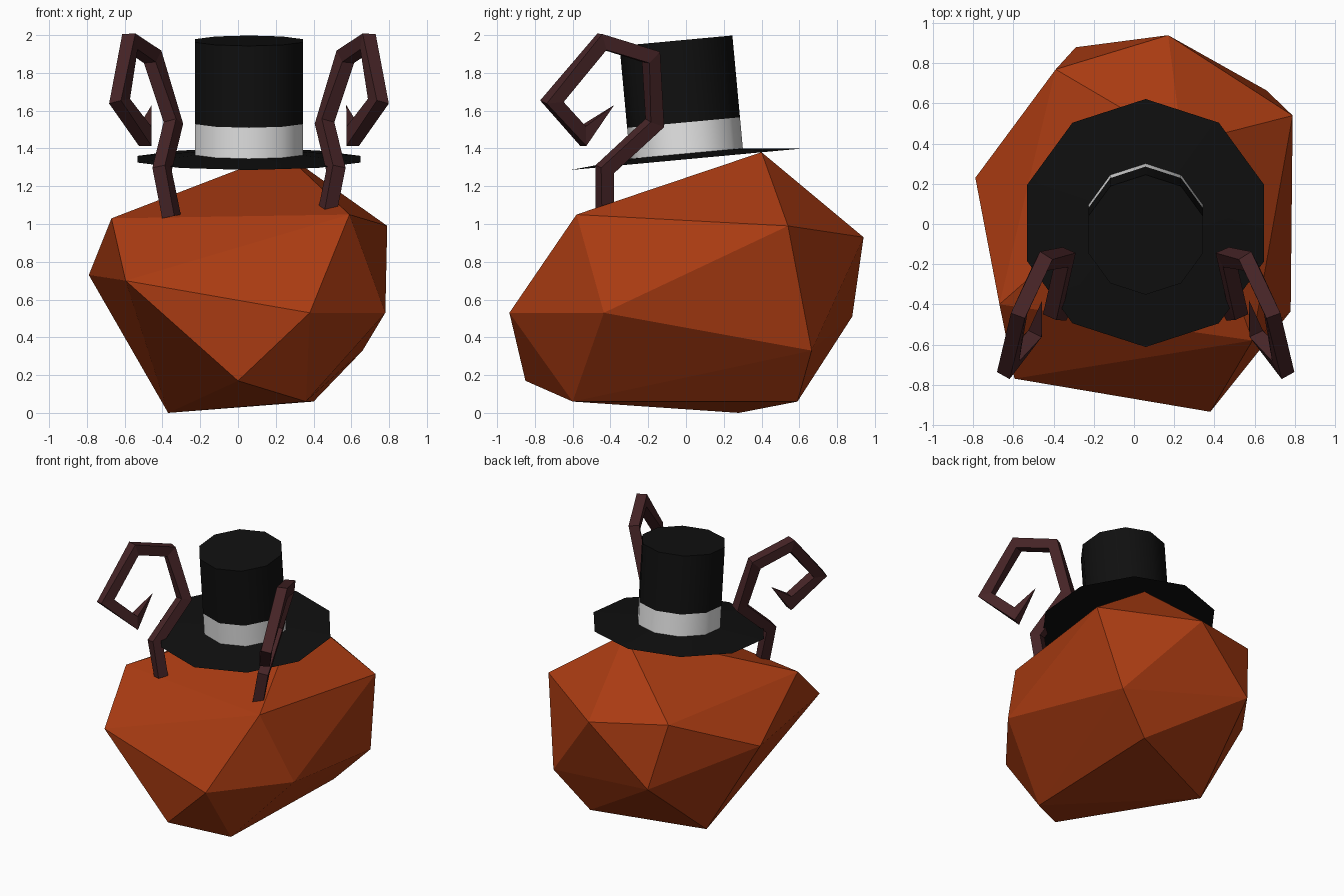
import bpy
import bmesh
from math import radians, sin, cos, pi
from mathutils import Vector, Matrix

cube = bpy.data.objects.get("Cube")
if cube:
    bpy.data.objects.remove(cube, do_unlink=True)

HAT_X = 0.058  # the hat and horns share this centre line


def material(name, rgb):
    mat = bpy.data.materials.new(name)
    mat.use_nodes = True
    mat.diffuse_color = (*rgb, 1)
    bsdf = mat.node_tree.nodes["Principled BSDF"]
    bsdf.inputs["Base Color"].default_value = (*rgb, 1)
    bsdf.inputs["Roughness"].default_value = 0.9
    return mat


def finish(name, bm, *mats):
    bmesh.ops.recalc_face_normals(bm, faces=bm.faces)
    mesh = bpy.data.meshes.new(name)
    bm.to_mesh(mesh)
    bm.free()
    for mat in mats:
        mesh.materials.append(mat)
    obj = bpy.data.objects.new(name, mesh)
    bpy.context.collection.objects.link(obj)
    return obj


def bridge(bm, low, high):
    n = len(low)
    return [bm.faces.new((low[i], low[(i + 1) % n], high[(i + 1) % n], high[i]))
            for i in range(n)]


orange = material("burnt orange", (0.40, 0.044, 0.006))
black = material("hat black", (0.005, 0.005, 0.005))
white = material("band white", (0.8, 0.8, 0.8))
brown = material("horn brown", (0.062, 0.018, 0.02))

# Faceted boulder body: hull of its corner points
corners = [
    (-0.37, 0.28, 0.0), (0.36, -0.60, 0.06), (0.40, 0.59, 0.06),
    (0.0, -0.85, 0.17), (0.66, 0.665, 0.33), (-0.29, 0.88, 0.51),
    (0.38, -0.935, 0.53), (0.78, -0.435, 0.53), (-0.595, -0.77, 0.70),
    (-0.79, 0.23, 0.73), (0.17, 0.94, 0.93), (0.79, 0.54, 0.99),
    (-0.39, 0.77, 0.99), (-0.67, -0.40, 1.03), (0.59, -0.58, 1.05),
    (0.24, 0.40, 1.38),
]
bm = bmesh.new()
for co in corners:
    bm.verts.new(co)
bmesh.ops.convex_hull(bm, input=bm.verts)
finish("body", bm, orange)

# Top hat: ten-sided rings of (radius, height), then tilted forward
profile = [(0.62, 0.0), (0.30, 0.03), (0.30, 0.195), (0.30, 0.63)]
sides = 10
bm = bmesh.new()
rings = []
for r, h in profile:
    rings.append([bm.verts.new((r * sin(2 * pi * i / sides),
                                r * cos(2 * pi * i / sides), h))
                  for i in range(sides)])
for k in range(len(rings) - 1):
    for face in bridge(bm, rings[k], rings[k + 1]):
        face.material_index = 1 if k == 1 else 0
bm.faces.new(rings[0])
bm.faces.new(rings[-1])
hat = finish("top_hat", bm, black, white)
hat.location = (HAT_X, 0.005, 1.343)
hat.rotation_euler = (radians(5.3), 0, 0)
bpy.ops.object.select_all(action="DESELECT")
hat.select_set(True)
bpy.context.view_layer.objects.active = hat
bpy.ops.object.shade_smooth_by_angle(angle=radians(40))

# Curled horns: a square section swept along a path with mitred bends
horn_path = [Vector(p) for p in (
    (0.41, -0.43, 1.04), (0.46, -0.43, 1.29), (0.40, -0.165, 1.535),
    (0.51, -0.185, 1.885), (0.63, -0.445, 1.965), (0.685, -0.71, 1.65),
    (0.55, -0.545, 1.465), (0.515, -0.38, 1.63))]
HALF = 0.037


def horn(name, side):
    bm = bmesh.new()
    across = Vector((0.88, 0.47, 0))
    rings = []
    last = len(horn_path) - 1
    for i, p in enumerate(horn_path):
        back = (p - horn_path[max(i - 1, 0)]).normalized()
        ahead = (horn_path[min(i + 1, last)] - p).normalized()
        tangent = (back + ahead).normalized()
        s = (across - tangent * across.dot(tangent)).normalized()
        n = tangent.cross(s)
        stretch = 1 / max(tangent.dot(ahead if i < last else back), 0.6)
        if i == last:
            rings.append([bm.verts.new(p)])
            continue
        rings.append([bm.verts.new(p + s * a * HALF + n * b * HALF * stretch)
                      for a, b in ((-1, -1), (1, -1), (1, 1), (-1, 1))])
    for low, high in zip(rings[:-2], rings[1:-1]):
        bridge(bm, low, high)
    bm.faces.new(rings[0])
    tip = rings[-1][0]
    for i in range(4):
        bm.faces.new((rings[-2][i], rings[-2][(i + 1) % 4], tip))
    bmesh.ops.transform(bm, matrix=Matrix.Diagonal((side, 1, 1, 1)), verts=bm.verts)
    finish(name, bm, brown).location.x = HAT_X


horn("left_horn", 1)
horn("right_horn", -1)
